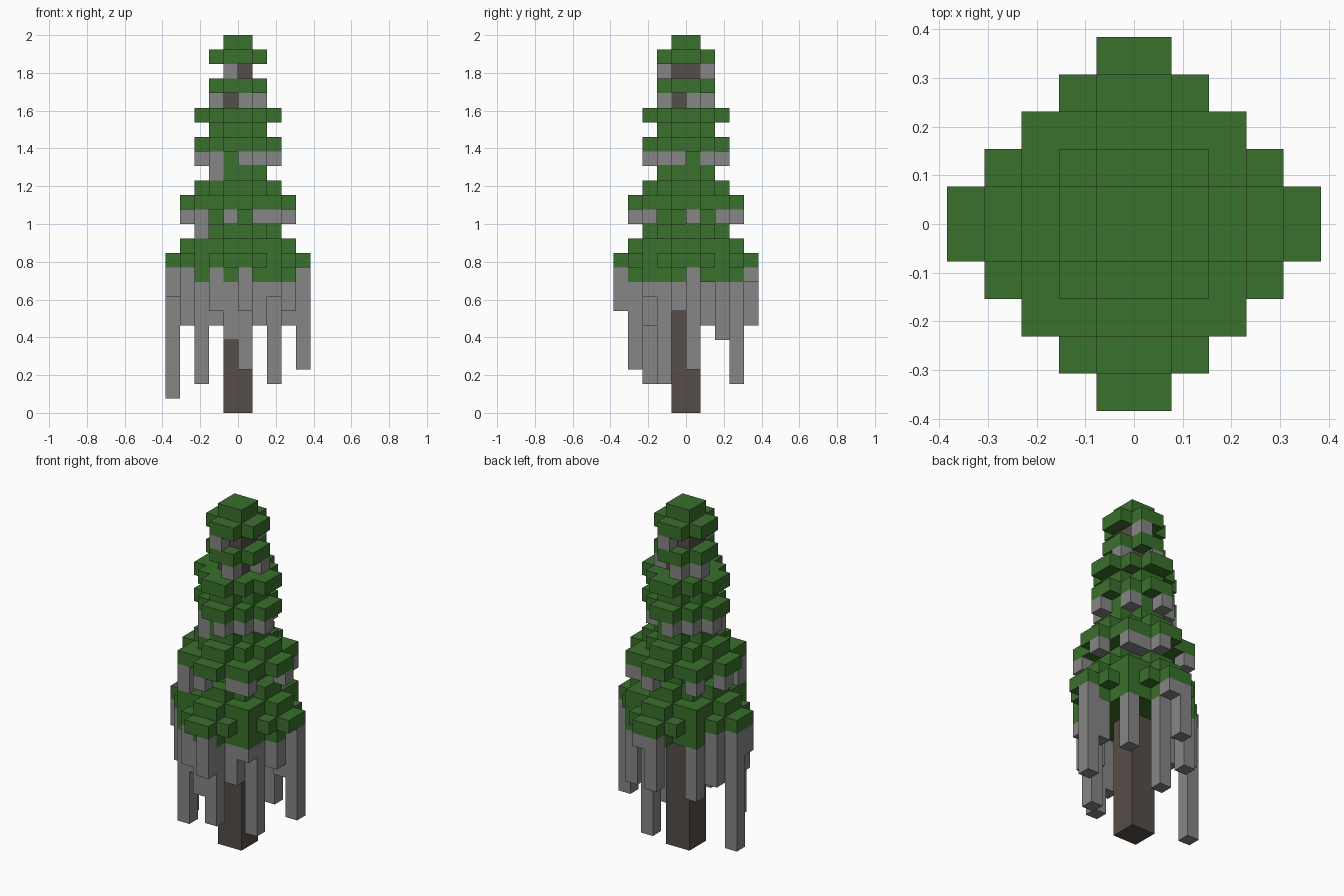
import bpy, bmesh
from mathutils import Vector

cube = bpy.data.objects.get("Cube")
if cube:
    bpy.data.objects.remove(cube, do_unlink=True)

U = 2 / 26  # block size


def material(name, rgb):
    m = bpy.data.materials.new(name)
    m.use_nodes = True
    colour = (*rgb, 1)
    m.diffuse_color = colour
    bsdf = m.node_tree.nodes["Principled BSDF"]
    bsdf.inputs["Base Color"].default_value = colour
    bsdf.inputs["Roughness"].default_value = 1
    return m


green = material("leaf green", (0.042, 0.162, 0.025))
grey = material("vine grey", (0.24, 0.24, 0.24))
brown = material("bark brown", (0.093, 0.075, 0.066))


def disc(radius, z):
    """Blocky disc grown around the two-by-two trunk."""
    cells = set()
    for x in range(-5, 5):
        for y in range(-5, 5):
            a, b = max(x, -1 - x), max(y, -1 - y)
            if a * a + b * b <= radius * radius and a + b <= 4:
                cells.add((x, y, z))
    return cells


def hang(top, strands):
    """Columns of blocks from row top down to each strand's own end."""
    return {(x, y, z) for x, y, end in strands for z in range(end, top + 1)}


# Foliage: disc radius of each row, bottom to top
FIRST_ROW = 9
RADII = [3, 4, 3, 2, 1, 3, 2, 1, 1, 2, 1, 2, 0, 1, 0, 1, 0]
trunk = {(x, y, z) for x in (-1, 0) for y in (-1, 0) for z in range(25)}
leaves = set()
for row, radius in enumerate(RADII, FIRST_ROW):
    leaves |= disc(radius, row)
leaves -= trunk

# Long vines below the widest discs
vines = hang(9, [(-5, -1, 8), (-5, 0, 1), (-4, -2, 6), (-4, 1, 6), (-2, -4, 7),
                 (0, -5, 7), (4, 0, 3), (0, 4, 9), (-1, 4, 6)])
vines |= hang(8, [(-3, -3, 2), (-2, -3, 6), (-1, -4, 5), (0, -4, 3), (1, -3, 6),
                  (2, -3, 8), (2, -2, 2), (3, -1, 7), (3, 0, 6), (2, 2, 5),
                  (0, 3, 2), (-3, 2, 5), (-4, -1, 7)])
# Short vines between the upper discs
vines |= hang(13, [(-4, 0, 13), (-3, -3, 12), (-1, -4, 13), (1, -3, 13), (2, -3, 13),
                   (3, 0, 13), (2, 2, 13), (0, 3, 13), (-3, 2, 13), (1, 2, 13)])
vines |= hang(17, [(-3, 0, 17), (-2, -2, 16), (0, -3, 17), (1, -2, 17), (2, -1, 17),
                   (1, 1, 17), (-1, 2, 17), (-2, 1, 17)])
vines |= hang(21, [(-2, 0, 21), (0, -2, 21), (1, 0, 21), (-1, 1, 21)])
vines |= hang(23, [(-1, -2, 23), (0, 1, 23)])
vines -= leaves | trunk

solid = trunk | leaves | vines


def build(name, cells, mat):
    """Skin a set of blocks, leaving out faces buried between blocks."""
    bm = bmesh.new()
    for cell in sorted(cells):
        centre = Vector(cell) + Vector((0.5, 0.5, 0.5))
        for axis in range(3):
            for sign in (-1, 1):
                n = Vector((0, 0, 0))
                n[axis] = sign
                if tuple(int(c + d) for c, d in zip(cell, n)) in solid:
                    continue
                s = Vector((0, 0, 0))
                s[(axis + 1) % 3] = 0.5
                t = n.cross(s)
                mid = centre + n / 2
                corners = (mid - s - t, mid + s - t, mid + s + t, mid - s + t)
                bm.faces.new([bm.verts.new(c * U) for c in corners])
    bmesh.ops.remove_doubles(bm, verts=bm.verts, dist=U / 100)
    mesh = bpy.data.meshes.new(name)
    bm.to_mesh(mesh)
    bm.free()
    mesh.materials.append(mat)
    obj = bpy.data.objects.new(name, mesh)
    bpy.context.collection.objects.link(obj)


build("trunk", trunk, brown)
build("foliage", leaves, green)
build("hanging_vines", vines, grey)
